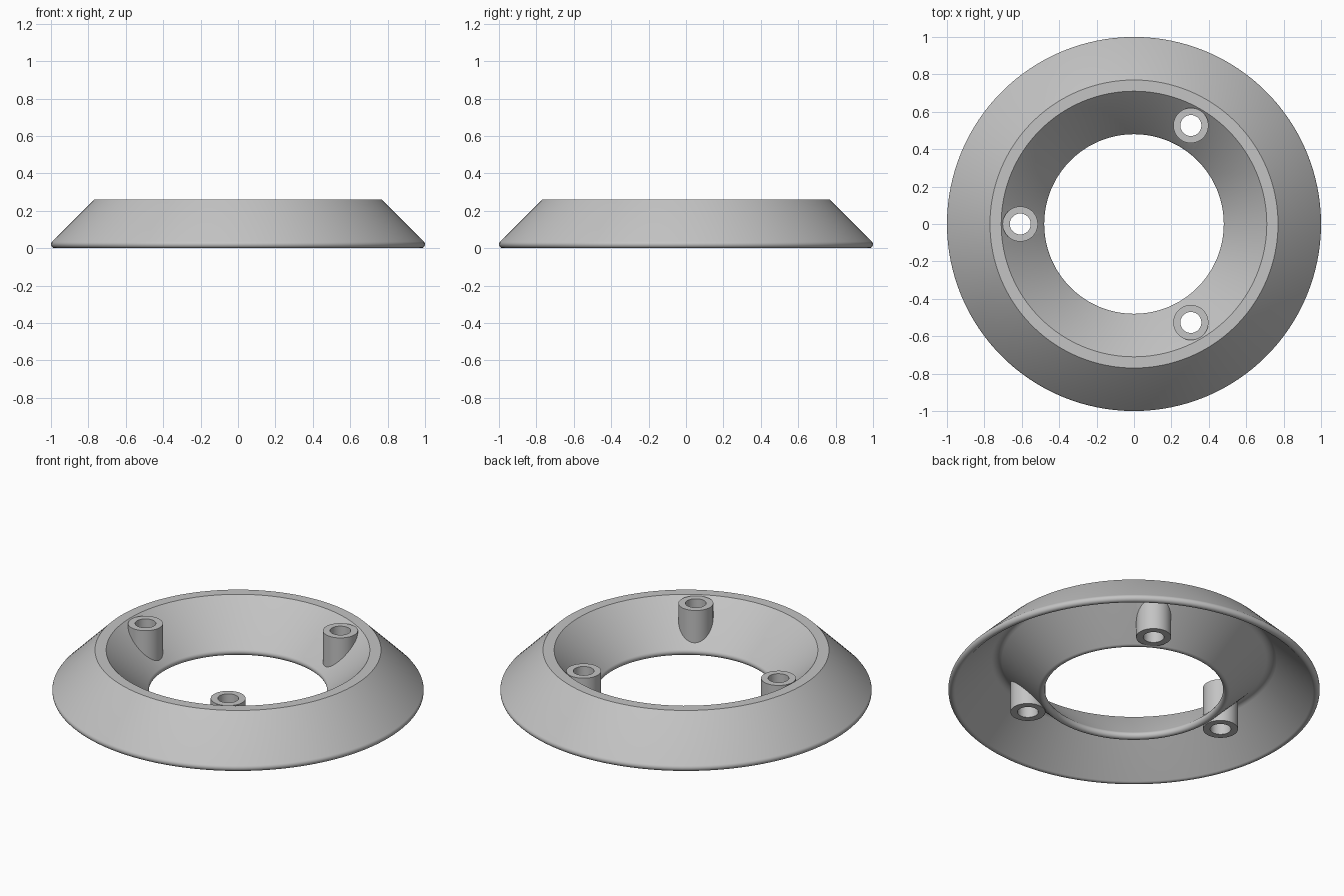
import bpy, bmesh, math
from math import pi, sin, cos

cube = bpy.data.objects.get("Cube")
if cube:
    bpy.data.objects.remove(cube, do_unlink=True)

SEGMENTS = 128
LIP = 0.021            # lip radius, half the wall thickness
TOP = 0.26
BOSS_ORBIT = 0.608
BOSS_ANGLES = [pi, pi / 3, -pi / 3]

grey = bpy.data.materials.new("plain grey")
grey.use_nodes = True
colour = (0.55, 0.55, 0.55, 1)
grey.diffuse_color = colour
grey.node_tree.nodes["Principled BSDF"].inputs["Base Color"].default_value = colour


def arc(r, z, radius, start, end, steps):
    """Points of an arc in the radius/height plane, angles in degrees."""
    angles = [math.radians(start + (end - start) * i / steps) for i in range(steps + 1)]
    return [(r + radius * cos(a), z + radius * sin(a)) for a in angles]


def revolve(name, profile, segments, location=(0, 0, 0)):
    """Sweep a closed profile around the vertical axis."""
    bm = bmesh.new()
    rings = []
    for i in range(segments):
        a = 2 * pi * i / segments
        rings.append([bm.verts.new((r * cos(a), r * sin(a), z)) for r, z in profile])
    count = len(profile)
    for i, ring in enumerate(rings):
        after = rings[(i + 1) % segments]
        for j in range(count):
            k = (j + 1) % count
            bm.faces.new((ring[j], after[j], after[k], ring[k]))
    bmesh.ops.recalc_face_normals(bm, faces=bm.faces)
    return finish(name, bm, location)


def finish(name, bm, location=(0, 0, 0)):
    mesh = bpy.data.meshes.new(name)
    bm.to_mesh(mesh)
    bm.free()
    mesh.materials.append(grey)
    obj = bpy.data.objects.new(name, mesh)
    obj.location = location
    bpy.context.collection.objects.link(obj)
    return obj


def select_only(obj):
    bpy.ops.object.select_all(action='DESELECT')
    obj.select_set(True)
    bpy.context.view_layer.objects.active = obj


# Hollow ring: sloped outer skirt, flat rim, sloped inner funnel, rounded lips
profile = [(0.71, TOP), (0.77, TOP)]
profile += arc(1 - LIP, LIP, LIP, 45, -135, 9)
profile += arc(0.74, 0.174, 0.04, 45, 135, 6)
profile += arc(0.48 + LIP, LIP, LIP, -45, -225, 9)
ring = revolve("hollow_ring", profile, SEGMENTS)

# Drill the funnel where the tubular bosses pass through
bm = bmesh.new()
for a in BOSS_ANGLES:
    made = bmesh.ops.create_cone(bm, cap_ends=True, segments=48,
                                 radius1=0.07, radius2=0.07, depth=0.8)
    bmesh.ops.translate(bm, verts=made["verts"],
                        vec=(BOSS_ORBIT * cos(a), BOSS_ORBIT * sin(a), 0.15))
drill = finish("boss_drill", bm)
drill.hide_render = True
cut = ring.modifiers.new("boss holes", 'BOOLEAN')
cut.operation = 'DIFFERENCE'
cut.solver = 'EXACT'
cut.object = drill
select_only(ring)
bpy.ops.object.modifier_apply(modifier=cut.name)
bpy.data.objects.remove(drill, do_unlink=True)

# Three tubular screw bosses
parts = [ring]
tube = [(0.056, 0.0), (0.094, 0.0), (0.094, 0.256), (0.056, 0.256)]
for i, a in enumerate(BOSS_ANGLES):
    parts.append(revolve(f"screw_boss_{i + 1}", tube, 48,
                         (BOSS_ORBIT * cos(a), BOSS_ORBIT * sin(a), 0)))

# Smooth curves, sharp rims
for part in parts:
    select_only(part)
    bpy.ops.object.shade_smooth_by_angle(angle=math.radians(32))
